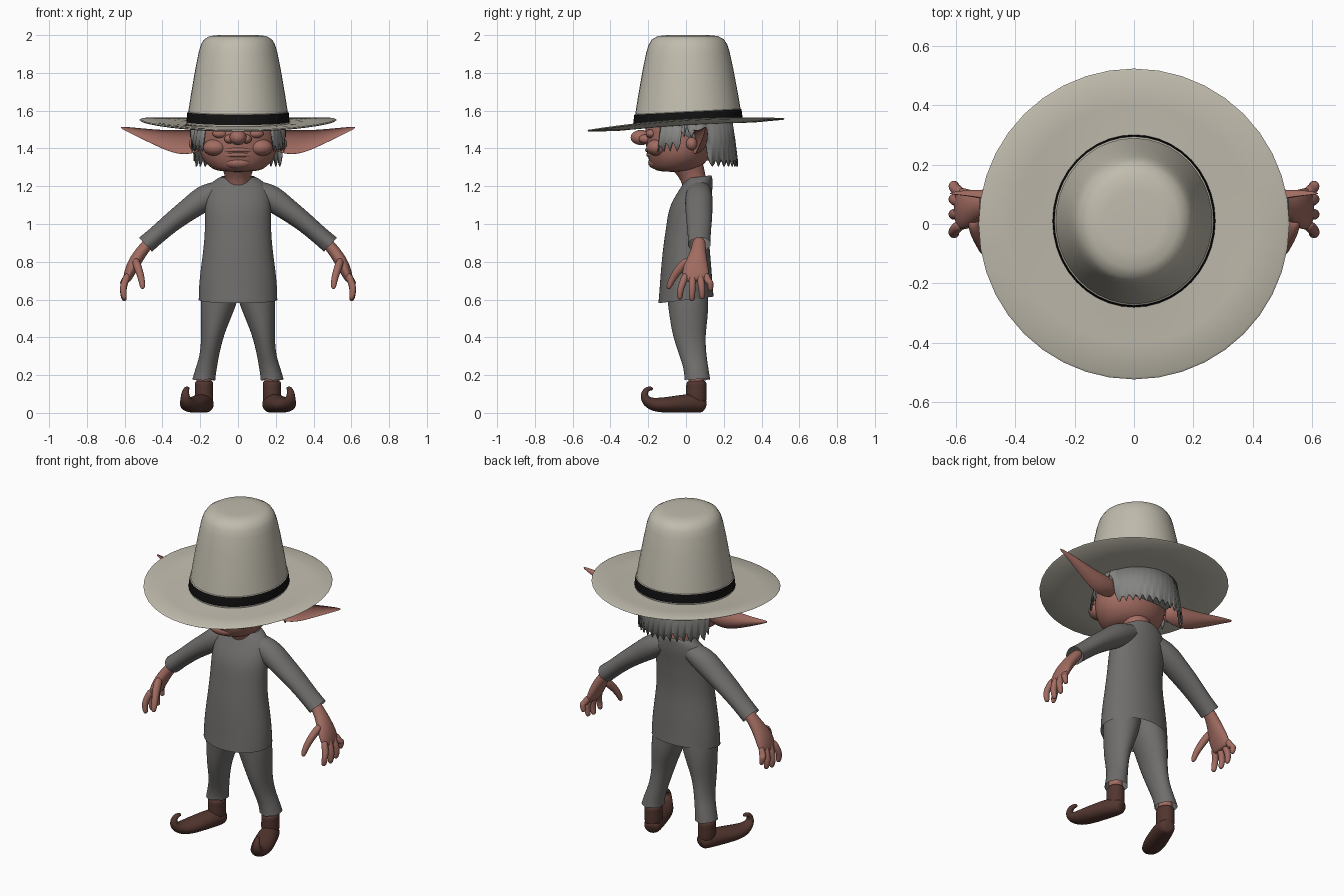
import bpy, bmesh, random
from math import sin, cos, pi, radians
from mathutils import Vector, Matrix

random.seed(4)
default = bpy.data.objects.get("Cube")
if default:
    bpy.data.objects.remove(default, do_unlink=True)


def material(name, r, g, b):
    m = bpy.data.materials.new(name)
    m.use_nodes = True
    m.diffuse_color = (r, g, b, 1)
    bsdf = m.node_tree.nodes["Principled BSDF"]
    bsdf.inputs["Base Color"].default_value = (r, g, b, 1)
    bsdf.inputs["Roughness"].default_value = .8
    return m


SKIN = material("skin", .36, .15, .12)
CLOTH = material("grey_cloth", .16, .155, .15)
HAIR = material("grey_hair", .23, .23, .22)
FELT = material("cream_felt", .53, .5, .42)
BLACK = material("black_band", .006, .006, .006)
LEATHER = material("brown_leather", .085, .036, .028)
UP, BACK = Vector((0, 0, 1)), Vector((0, 1, 0))


def finish(name, bm, mats, mirror=False, levels=0, sharp=None):
    """Turn a bmesh into a smooth shaded object with modifiers."""
    bmesh.ops.recalc_face_normals(bm, faces=bm.faces)
    me = bpy.data.meshes.new(name)
    bm.to_mesh(me)
    bm.free()
    for m in mats:
        me.materials.append(m)
    me.shade_smooth()
    if sharp:
        me.set_sharp_from_angle(angle=radians(sharp))
    ob = bpy.data.objects.new(name, me)
    bpy.context.collection.objects.link(ob)
    if mirror:
        mod = ob.modifiers.new("Mirror", "MIRROR")
        mod.use_clip = False
        mod.use_mirror_merge = False
    if levels:
        mod = ob.modifiers.new("Subdivision", "SUBSURF")
        mod.levels = mod.render_levels = levels
    return ob


def bridge(bm, rows, closed=True):
    """Join neighbouring rows of vertices with quads."""
    faces = []
    for row, nxt in zip(rows, rows[1:]):
        n = len(row)
        for i in range(n if closed else n - 1):
            j = (i + 1) % n
            faces.append(bm.faces.new((row[i], row[j], nxt[j], nxt[i])))
    return faces


def loft(name, mat, rings, sides=12, ref=BACK, axis=None, caps=True,
         mirror=False, dish=False, ragged=0, levels=2):
    """Elliptical rings (x, y, z, radius along ref, other radius) along a path."""
    bm = bmesh.new()
    centres = [Vector(r[:3]) for r in rings]
    swell = 3 / (2 + cos(2 * pi / sides))
    rows = []
    for k, (c, ring) in enumerate(zip(centres, rings)):
        t = axis or centres[min(k + 1, len(rings) - 1)] - centres[max(k - 1, 0)]
        t = Vector(t).normalized()
        u = (ref - t * ref.dot(t)).normalized()
        v = t.cross(u)
        row = []
        for i in range(sides):
            ang = 2 * pi * i / sides
            cu = cos(ang)
            if dish and cu < 0:
                cu *= -.45          # hollow front
            p = c + u * cu * ring[3] * swell + v * sin(ang) * ring[4] * swell
            if ragged and k == len(rings) - 1:
                p.z += ragged * (i % 2) + random.uniform(-ragged, ragged) / 2
            p.z = max(p.z, 0)
            row.append(bm.verts.new(p))
        rows.append(row)
    bridge(bm, rows)
    if caps:
        bm.faces.new(rows[0])
        bm.faces.new(rows[-1])
    return finish(name, bm, [mat], mirror, levels)


def blob(name, mat, centre, radii, mirror=False):
    bm = bmesh.new()
    bmesh.ops.create_uvsphere(bm, u_segments=24, v_segments=14, radius=1,
                              matrix=Matrix.LocRotScale(Vector(centre), None, Vector(radii)))
    return finish(name, bm, [mat], mirror)


# Hat: turned profile, leaning forward, with the brim sides curled up
profile = [(.2, 1.52), (.36, 1.515), (.515, 1.52), (.523, 1.525), (.515, 1.53),
           (.4, 1.528), (.272, 1.532), (.274, 1.54), (.268, 1.592), (.263, 1.595),
           (.25, 1.68), (.226, 1.82), (.208, 1.91), (.196, 1.95), (.18, 1.977),
           (.15, 1.995), (.1, 2), (.001, 1.998)]
BAND_ROW = 7
bm = bmesh.new()
rows, seg = [], 40
for k, (r, z) in enumerate(profile):
    crown = k >= BAND_ROW - 1
    lean = .06 * max(0, (2 - z) / .47)
    row = []
    for i in range(seg):
        a = 2 * pi * i / seg
        x, y = r * cos(a), r * sin(a)
        if crown:
            y = y * 1.06 + .01
        curl = 0 if crown else .026 * (x / .52) ** 2 * min(1, r / .5)
        row.append(bm.verts.new((x, y, z + lean * y + curl)))
    rows.append(row)
hat_faces = bridge(bm, rows)
bm.faces.new(rows[-1])
for i, f in enumerate(hat_faces):
    f.material_index = int(i // seg == BAND_ROW)
finish("hat", bm, [FELT, BLACK], sharp=40)

# Head, neck and face
loft("head", SKIN, [(0, -.07, 1.275, .08, .1), (0, -.05, 1.3, .13, .15),
                    (0, -.04, 1.345, .16, .19), (0, -.035, 1.4, .175, .207),
                    (0, -.035, 1.46, .18, .203), (0, -.03, 1.52, .185, .2),
                    (0, -.02, 1.56, .17, .18)], sides=16, axis=UP)
loft("neck", SKIN, [(0, .06, 1.15, .07, .07), (0, .045, 1.23, .065, .062),
                    (0, .01, 1.29, .085, .08), (0, -.01, 1.34, .1, .1)], axis=UP)
blob("nose", SKIN, (0, -.238, 1.458), (.045, .055, .04))
blob("nostrils", SKIN, (.045, -.215, 1.45), (.028, .035, .024), True)
blob("cheeks", SKIN, (.12, -.15, 1.405), (.065, .06, .045), True)
blob("eyelids", SKIN, (.095, -.185, 1.478), (.04, .028, .024), True)
blob("chin", SKIN, (0, -.155, 1.325), (.075, .045, .035))
for part, z, depth in (("upper_lip", 1.393, .208), ("lower_lip", 1.368, .202)):
    loft(part, SKIN, [(x, -depth + 4.5 * x * x, z - .5 * x * x, .016, .013)
                      for x in (-.12, -.07, 0, .07, .12)], sides=8)

# Long hollow ears
loft("ears", SKIN, [(.18, .03, 1.435, .05, .04), (.24, .03, 1.435, .07, .064),
                    (.32, .04, 1.433, .07, .066), (.41, .06, 1.452, .055, .046),
                    (.52, .085, 1.483, .032, .025), (.58, .095, 1.5, .018, .013),
                    (.622, .1, 1.512, .006, .005)], dish=True, mirror=True)
blob("ear_lobes", SKIN, (.225, .03, 1.425), (.035, .03, .035), True)

# Hair: skull cap plus a ragged hanging fringe
blob("hair_cap", HAIR, (0, .05, 1.5), (.214, .2, .12))
bm = bmesh.new()
rows = [[], [], []]
count = 90
for i in range(count + 1):
    deg = -132 + 264 * i / count
    a, side = radians(deg), abs(deg)
    low = 1.305 if side < 68 else 1.46 if side < 102 else 1.385
    low += (0, .03, .055)[i % 3] * random.uniform(.5, 1.1)
    for row, z, r in zip(rows, (1.55, (1.55 + low) / 2, low), (.225, .242, .255)):
        row.append(bm.verts.new((r * sin(a), .02 + r * cos(a), z)))
bridge(bm, rows, closed=False)
fringe = finish("hair_fringe", bm, [HAIR], sharp=40)
fringe.modifiers.new("Thickness", "SOLIDIFY").thickness = .008

# Long shirt with sleeves
loft("shirt", CLOTH, [(0, 0, .598, .147, .208), (0, 0, .68, .14, .206),
                      (0, 0, .77, .134, .196), (0, 0, .9, .121, .178),
                      (0, .01, 1, .115, .174), (0, .02, 1.1, .112, .174),
                      (0, .045, 1.17, .096, .168), (0, .06, 1.215, .08, .145),
                      (0, .068, 1.24, .072, .11), (0, .068, 1.25, .065, .09)],
     sides=16, axis=Vector((0, -.12, 1)), caps=False)
loft("sleeves", CLOTH, [(.09, .07, 1.18, .06, .05), (.17, .068, 1.145, .074, .072),
                        (.25, .068, 1.085, .072, .06), (.34, .07, 1.02, .068, .053),
                        (.42, .07, .95, .06, .048), (.488, .07, .888, .06, .05)],
     caps=False, mirror=True, ragged=.008)

# Hands
loft("palms", SKIN, [(.45, .07, .925, .034, .03), (.495, .068, .875, .036, .03),
                     (.535, .06, .82, .05, .034), (.565, .05, .765, .07, .032),
                     (.585, .052, .715, .07, .024), (.59, .054, .695, .055, .016)],
     mirror=True)
fingers = [("index", 0, -.032, .6), ("middle", .035, .032, .592),
           ("ring", .073, .085, .602), ("little", .105, .13, .645)]
for label, y, tip_y, tip_z in fingers:
    mid = (y + tip_y) / 2
    loft(label + "_fingers", SKIN, [(.58, y, .74, .018, .018), (.602, mid, .69, .019, .019),
                                    (.61, tip_y, tip_z + .05, .017, .017),
                                    (.602, tip_y, tip_z + .01, .015, .015),
                                    (.598, tip_y, tip_z, .007, .007)],
         sides=8, mirror=True)
loft("thumbs", SKIN, [(.545, .02, .815, .025, .022), (.528, -.035, .765, .024, .021),
                      (.512, -.07, .715, .019, .018), (.505, -.09, .67, .015, .015),
                      (.505, -.095, .655, .007, .007)], sides=8, mirror=True)

# Trousers and bare ankles
loft("trousers", CLOTH, [(.085, .005, .68, .11, .1), (.1, .01, .59, .108, .098),
                         (.118, .015, .5, .1, .079), (.135, .015, .41, .086, .059),
                         (.15, .035, .31, .072, .05), (.165, .05, .25, .066, .055),
                         (.177, .058, .2, .066, .058), (.18, .06, .172, .068, .061)],
     axis=UP, caps=False, mirror=True, ragged=.012)
loft("ankles", SKIN, [(.18, .055, .12, .045, .042), (.18, .055, .25, .045, .042)],
     axis=UP, mirror=True)

# Boots with curled toes, turned outwards
loft("boot_shafts", LEATHER, [(.18, .055, .03, .05, .045), (.18, .055, .09, .055, .05),
                              (.18, .055, .14, .053, .047), (.18, .055, .172, .056, .052)],
     axis=UP, mirror=True, ragged=.008)
forward, across = Vector((.34, -.94, 0)), Vector((.94, .34, 0))
foot = [(-.05, .035, .03, .03), (-.03, .043, .048, .044), (.03, .05, .056, .052),
        (.1, .046, .06, .047), (.18, .041, .062, .041), (.245, .043, .048, .036),
        (.287, .066, .03, .027), (.296, .1, .021, .02), (.28, .126, .016, .015),
        (.255, .13, .012, .011), (.245, .125, .006, .006)]
ankle = Vector((.18, .055, 0))
loft("boot_feet", LEATHER, [(*(ankle + forward * s + UP * h), a, b) for s, h, a, b in foot],
     ref=across, mirror=True)
